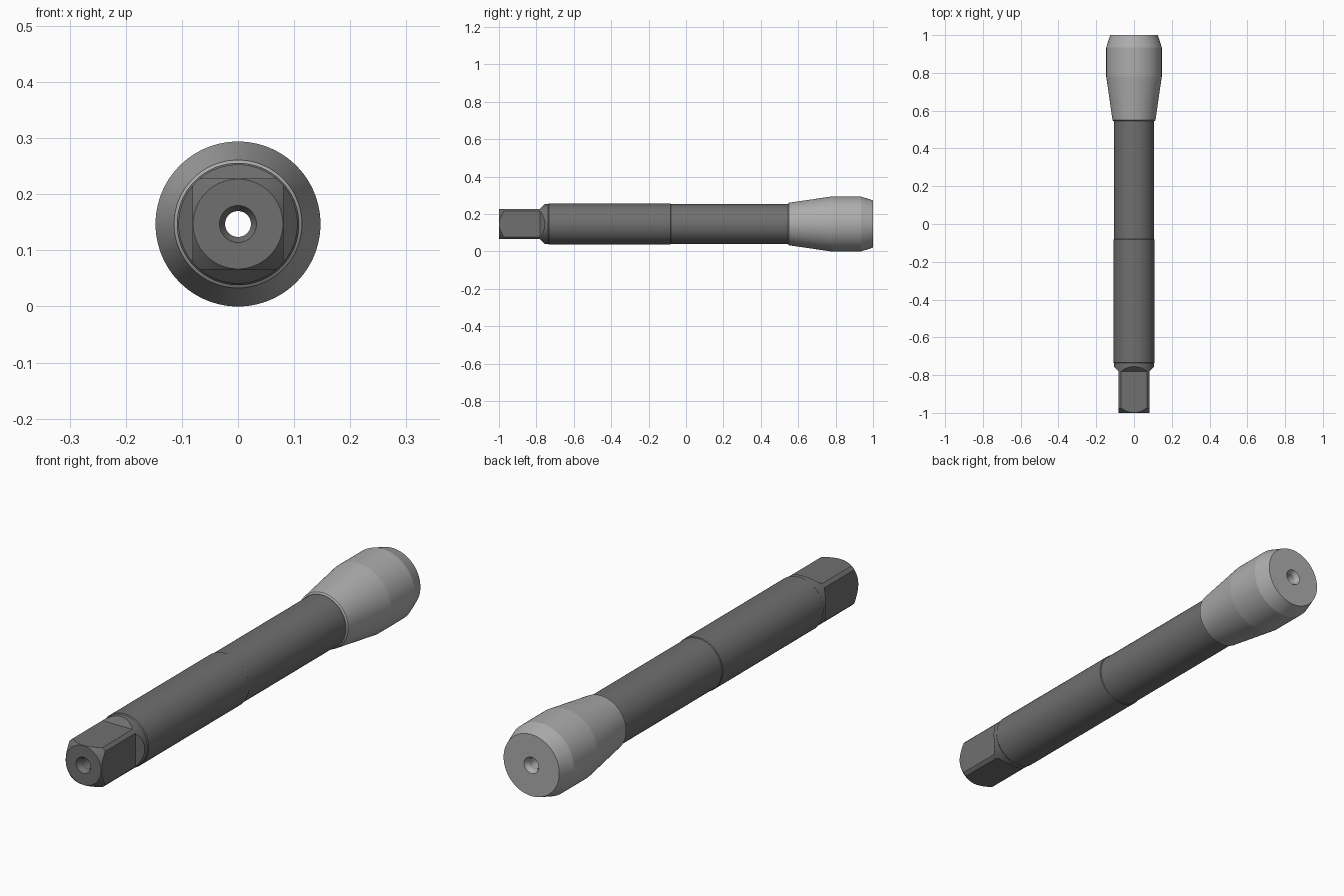
import bpy, bmesh
from math import cos, sin, pi, radians

if "Cube" in bpy.data.objects:
    bpy.data.objects.remove(bpy.data.objects["Cube"])

AXIS_Z = 0.147
SEG = 96


def finish(bm, name, grey):
    bmesh.ops.recalc_face_normals(bm, faces=bm.faces)
    me = bpy.data.meshes.new(name)
    bm.to_mesh(me)
    bm.free()
    ob = bpy.data.objects.new(name, me)
    bpy.context.collection.objects.link(ob)
    mat = bpy.data.materials.new(name + "_metal")
    mat.diffuse_color = (grey, grey, grey, 1)
    mat.use_nodes = True
    mat.node_tree.nodes["Principled BSDF"].inputs["Base Color"].default_value = mat.diffuse_color
    me.materials.append(mat)
    return ob


def lathe(name, profile, grey):
    """Revolve a closed (y, radius) profile around the long axis."""
    bm = bmesh.new()
    rings = [[bm.verts.new((r * cos(2 * pi * i / SEG), y, AXIS_Z + r * sin(2 * pi * i / SEG)))
              for i in range(SEG)] for y, r in profile]
    for k, a in enumerate(rings):
        b = rings[(k + 1) % len(rings)]
        for i in range(SEG):
            j = (i + 1) % SEG
            bm.faces.new((a[i], a[j], b[j], b[i]))
    return finish(bm, name, grey)


def smooth(ob):
    bpy.ops.object.select_all(action='DESELECT')
    ob.select_set(True)
    bpy.context.view_layer.objects.active = ob
    bpy.ops.object.shade_smooth_by_angle(angle=radians(6))


# Shank: chamfered tip, stepped shaft, countersunk through bore
shank = lathe("shank", [
    (-1.0, 0.033), (-1.0, 0.08), (-0.974, 0.106), (-0.737, 0.106), (-0.733, 0.109),
    (-0.083, 0.109), (-0.08, 0.1065), (0.545, 0.1065), (0.545, 0.023), (-0.983, 0.023)], 0.16)

# Four flats with sloped shoulders, cut to form the square drive
bm = bmesh.new()
outline = [(-1.1, 0.081), (-0.78, 0.081), (-0.73, 0.131), (-1.1, 0.131)]
for q in range(4):
    c, s = cos(q * pi / 2), sin(q * pi / 2)
    ends = [[bm.verts.new((x * c - h * s, y, AXIS_Z + x * s + h * c)) for y, h in outline]
            for x in (-0.0805, 0.0805)]
    bm.faces.new(ends[0])
    bm.faces.new(ends[1][::-1])
    for i in range(4):
        j = (i + 1) % 4
        bm.faces.new((ends[0][j], ends[0][i], ends[1][i], ends[1][j]))
cutter = finish(bm, "flat_cutter", 0.16)
cutter.hide_render = True

cut = shank.modifiers.new("flats", 'BOOLEAN')
cut.operation = 'DIFFERENCE'
cut.solver = 'EXACT'
cut.object = cutter
bpy.context.view_layer.objects.active = shank
bpy.ops.object.modifier_apply(modifier=cut.name)
bpy.data.objects.remove(cutter)

# Flared head: tapered neck, cylindrical land, chamfered end
head = lathe("head", [
    (0.545, 0.023), (0.545, 0.108), (0.55, 0.114), (0.78, 0.147), (0.935, 0.147),
    (1.0, 0.126), (1.0, 0.033), (0.983, 0.023)], 0.42)

for ob in (shank, head):
    smooth(ob)
